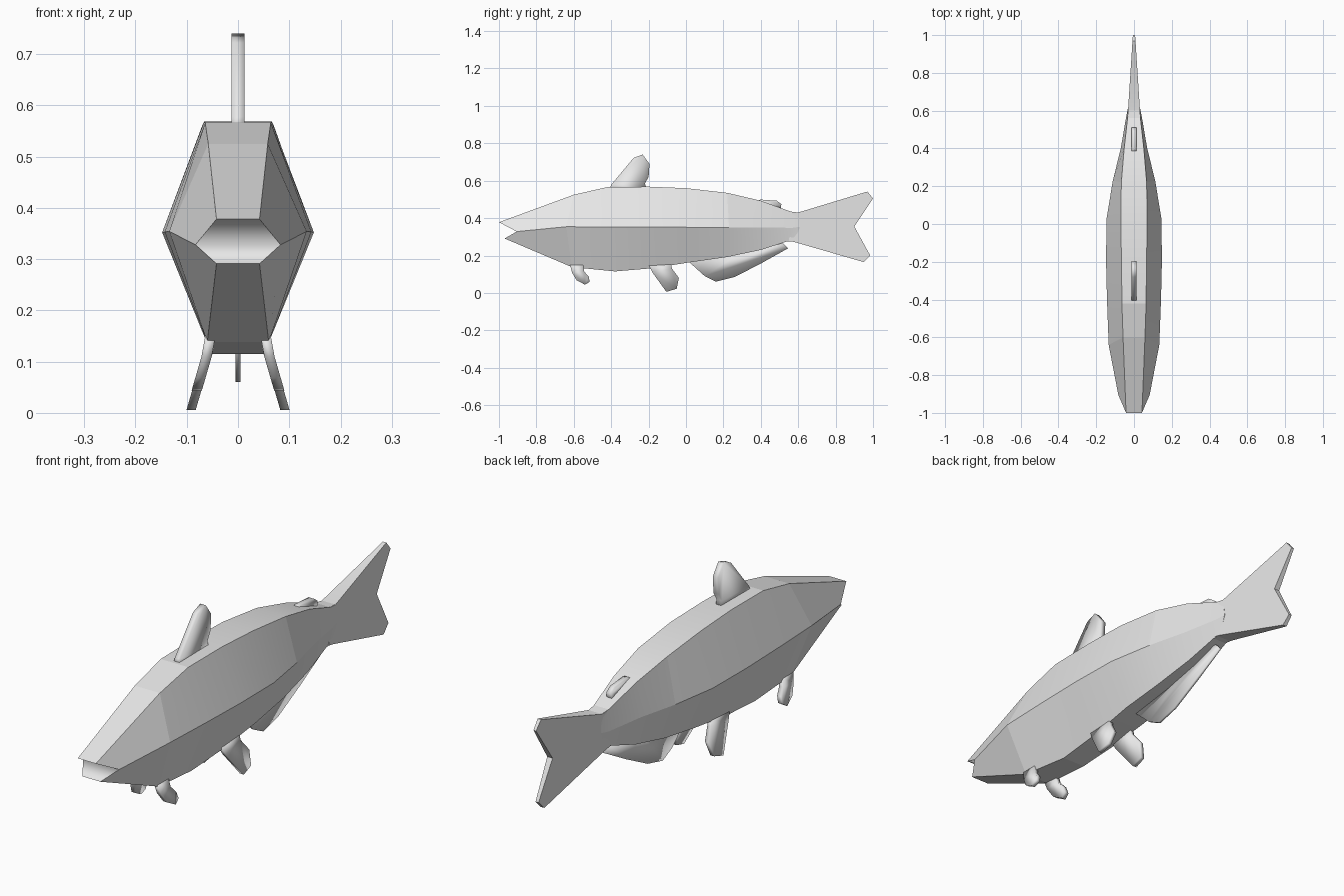
import bpy, bmesh, math

if "Cube" in bpy.data.objects:
    bpy.data.objects.remove(bpy.data.objects["Cube"])

grey = bpy.data.materials.new("light_grey")
grey.diffuse_color = (0.8, 0.8, 0.8, 1)
grey.use_nodes = True
grey.node_tree.nodes["Principled BSDF"].inputs["Base Color"].default_value = grey.diffuse_color


def finish(bm, name, sharp_angle, keep_smooth=()):
    bmesh.ops.recalc_face_normals(bm, faces=bm.faces)
    for f in bm.faces:
        f.smooth = True
    for e in bm.edges:
        if e not in keep_smooth and e.calc_face_angle(0) > math.radians(sharp_angle):
            e.smooth = False
    me = bpy.data.meshes.new(name)
    bm.to_mesh(me)
    bm.free()
    me.materials.append(grey)
    ob = bpy.data.objects.new(name, me)
    bpy.context.collection.objects.link(ob)
    return ob


def fin(name, profile, half, centre=lambda y, z: 0.0, sharp_angle=180):
    """Plate from a (y, z) outline; half(y, z) is half thickness, centre(y, z) its x."""
    bm = bmesh.new()
    sides = []
    for s in (-1, 1):
        sides.append([bm.verts.new((centre(y, z) + s * half(y, z), y, z)) for y, z in profile])
        bm.faces.new(sides[-1])
    n = len(profile)
    for i in range(n):
        j = (i + 1) % n
        bm.faces.new((sides[0][i], sides[0][j], sides[1][j], sides[1][i]))
    return finish(bm, name, sharp_angle)


# Body: hexagonal rings, each (half width, y, z) for back edge, side ridge, belly edge
rings = [
    ((.042, -1.0, .378), (.083, -.905, .328), (.042, -.97, .291)),
    ((.058, -.60, .525), (.134, -.64, .354), (.060, -.61, .138)),
    ((.064, -.42, .566), (.143, -.40, .353), (.052, -.38, .115)),
    ((.066, -.20, .568), (.148, -.19, .352), (.058, -.18, .132)),
    ((.070, .00, .560), (.145, .03, .351), (.065, .03, .165)),
    ((.067, .22, .535), (.112, .23, .350), (.058, .22, .192)),
    ((.052, .40, .493), (.070, .40, .350), (.045, .40, .230)),
    ((.034, .56, .435), (.041, .57, .348), (.032, .54, .275)),
    ((.030, .60, .430), (.033, .61, .354), (.030, .58, .275)),
]
bm = bmesh.new()
loops = []
for t, m, b in rings:
    pts = [t, m, b, (-b[0],) + b[1:], (-m[0],) + m[1:], (-t[0],) + t[1:]]
    loops.append([bm.verts.new(p) for p in pts])
for a, c in zip(loops, loops[1:]):
    for i in range(6):
        j = (i + 1) % 6
        bm.faces.new((a[i], a[j], c[j], c[i]))
# Open mouth notch and hidden rear cap
m = loops[0]
bm.faces.new((m[0], m[1], m[4], m[5]))
bm.faces.new((m[1], m[2], m[3], m[4]))
bm.faces.new(loops[-1])
finish(bm, "body", 7, {bm.edges.get((m[1], m[4]))})

# Forked tail, tapering in thickness to the rear
fin("tail_fin",
    [(.57, .432), (.60, .430), (.97, .542), (1.0, .505), (.90, .355),
     (.985, .20), (.95, .165), (.58, .272), (.55, .278)],
    lambda y, z: .006 + .027 * max(0, 1 - y) / .42, sharp_angle=30)

# Fins on the centre line
fin("dorsal_fin",
    [(-.41, .555), (-.40, .578), (-.28, .722), (-.232, .740), (-.195, .69),
     (-.20, .62), (-.22, .585), (-.21, .555)], lambda y, z: .0125)
fin("small_back_fin",
    [(.36, .49), (.40, .499), (.485, .493), (.51, .475), (.505, .445),
     (.485, .44), (.45, .455), (.42, .45)], lambda y, z: .012)
fin("anal_fin",
    [(.0, .18), (.10, .09), (.16, .06), (.26, .085), (.40, .157),
     (.545, .238), (.52, .265), (.48, .265), (.30, .22)], lambda y, z: .005)

# Paired belly fins, splayed outwards
for s, side in ((-1, "left"), (1, "right")):
    splay = lambda y, z, s=s: s * (.054 + .29 * max(0, .135 - z))
    fin("pectoral_fin_" + side,
        [(-.62, .15), (-.61, .11), (-.585, .068), (-.54, .044), (-.515, .06),
         (-.52, .087), (-.545, .115), (-.55, .15)], lambda y, z: .010, splay)
    fin("pelvic_fin_" + side,
        [(-.20, .15), (-.18, .11), (-.105, .006), (-.05, .022), (-.038, .08),
         (-.075, .13), (-.08, .155)], lambda y, z: .009, splay)
